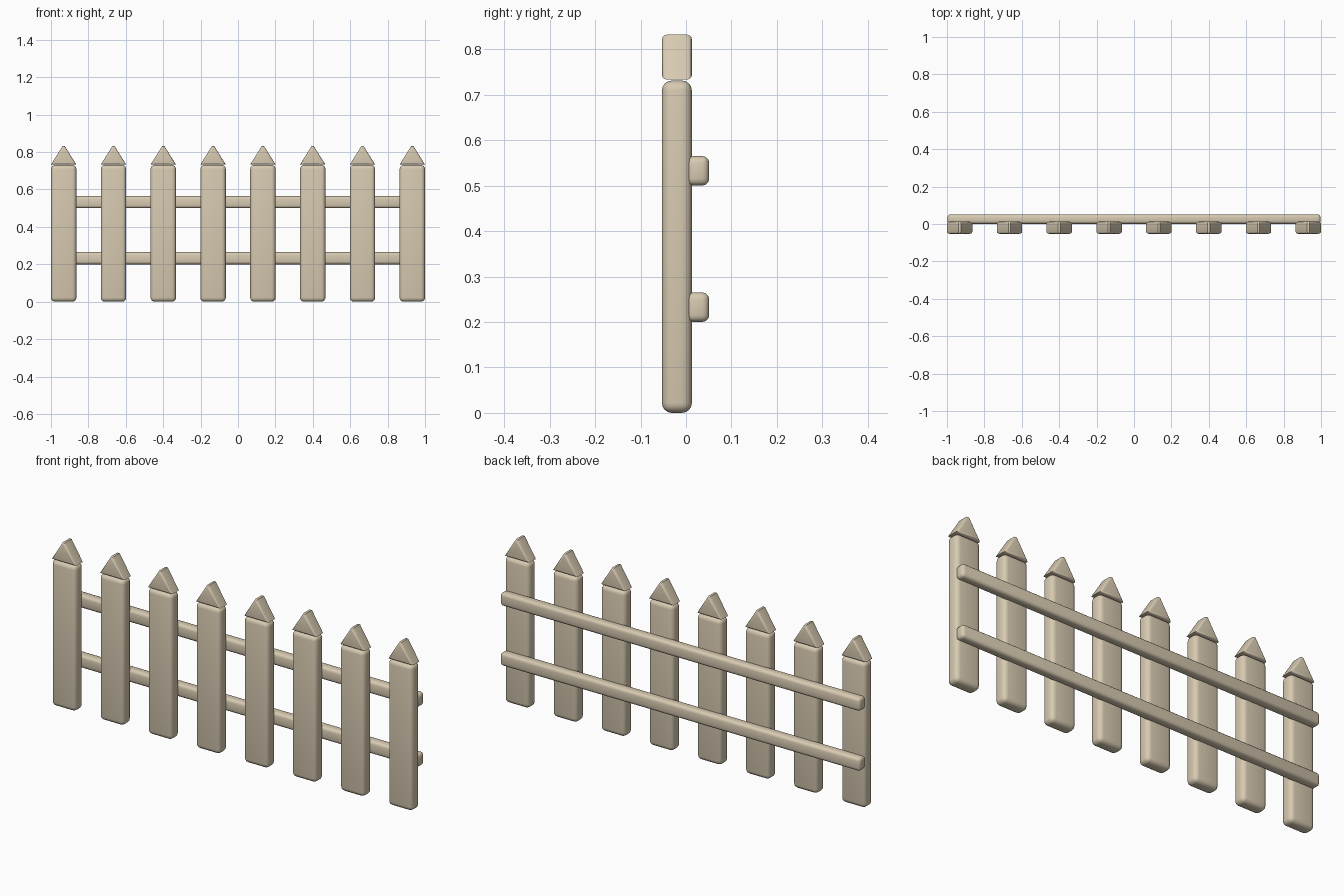
import bpy, bmesh, math

if "Cube" in bpy.data.objects:
    bpy.data.objects.remove(bpy.data.objects["Cube"])

wood = bpy.data.materials.new("pale_wood")
wood.use_nodes = True
COLOUR = (0.68, 0.59, 0.44, 1)
wood.diffuse_color = COLOUR
wood.node_tree.nodes["Principled BSDF"].inputs["Base Color"].default_value = COLOUR


def rounded_prism(name, profile, y0, y1, bevel, segments=3, choose=lambda e: True):
    """Extrude an x-z profile from y0 to y1 and round the chosen edges."""
    mesh = bpy.data.meshes.new(name)
    bm = bmesh.new()
    face = bm.faces.new([bm.verts.new((x, y0, z)) for x, z in profile])
    new = bmesh.ops.extrude_face_region(bm, geom=[face])["geom"]
    bmesh.ops.translate(bm, vec=(0, y1 - y0, 0),
                        verts=[v for v in new if isinstance(v, bmesh.types.BMVert)])
    bmesh.ops.recalc_face_normals(bm, faces=bm.faces)
    bmesh.ops.bevel(bm, geom=[e for e in bm.edges if choose(e)], offset=bevel,
                    segments=segments, profile=0.5, affect='EDGES', clamp_overlap=True)
    bm.to_mesh(mesh)
    bm.free()
    mesh.materials.append(wood)
    obj = bpy.data.objects.new(name, mesh)
    bpy.context.collection.objects.link(obj)
    bpy.ops.object.select_all(action='DESELECT')
    obj.select_set(True)
    bpy.context.view_layer.objects.active = obj
    bpy.ops.object.shade_smooth_by_angle(angle=math.radians(40))
    return obj


def box(x, z0, z1):
    return [(-x, z0), (x, z0), (x, z1), (-x, z1)]


def rim(edge):
    """Edges around the front and back faces, not those running through."""
    a, b = edge.verts
    return abs(a.co.y - b.co.y) < 0.001


# Pickets with pointed caps
COUNT, HALF = 8, 0.068
FRONT, BACK = -0.053, 0.013
for i in range(COUNT):
    x = (HALF - 1) * (1 - 2 * i / (COUNT - 1))
    picket = rounded_prism(f"picket_{i + 1}", box(HALF, 0, 0.731), FRONT, BACK, 0.022, 4)
    cap = rounded_prism(f"picket_cap_{i + 1}",
                        [(-HALF, 0.733), (HALF, 0.733), (0.006, 0.832), (-0.006, 0.832)],
                        FRONT, BACK, 0.011, 3, rim)
    picket.location.x = cap.location.x = x

# Horizontal rails behind the pickets
for name, z in (("lower_rail", 0.2), ("upper_rail", 0.5)):
    rounded_prism(name, box(0.997, z, z + 0.065), 0.001, 0.051, 0.015)
